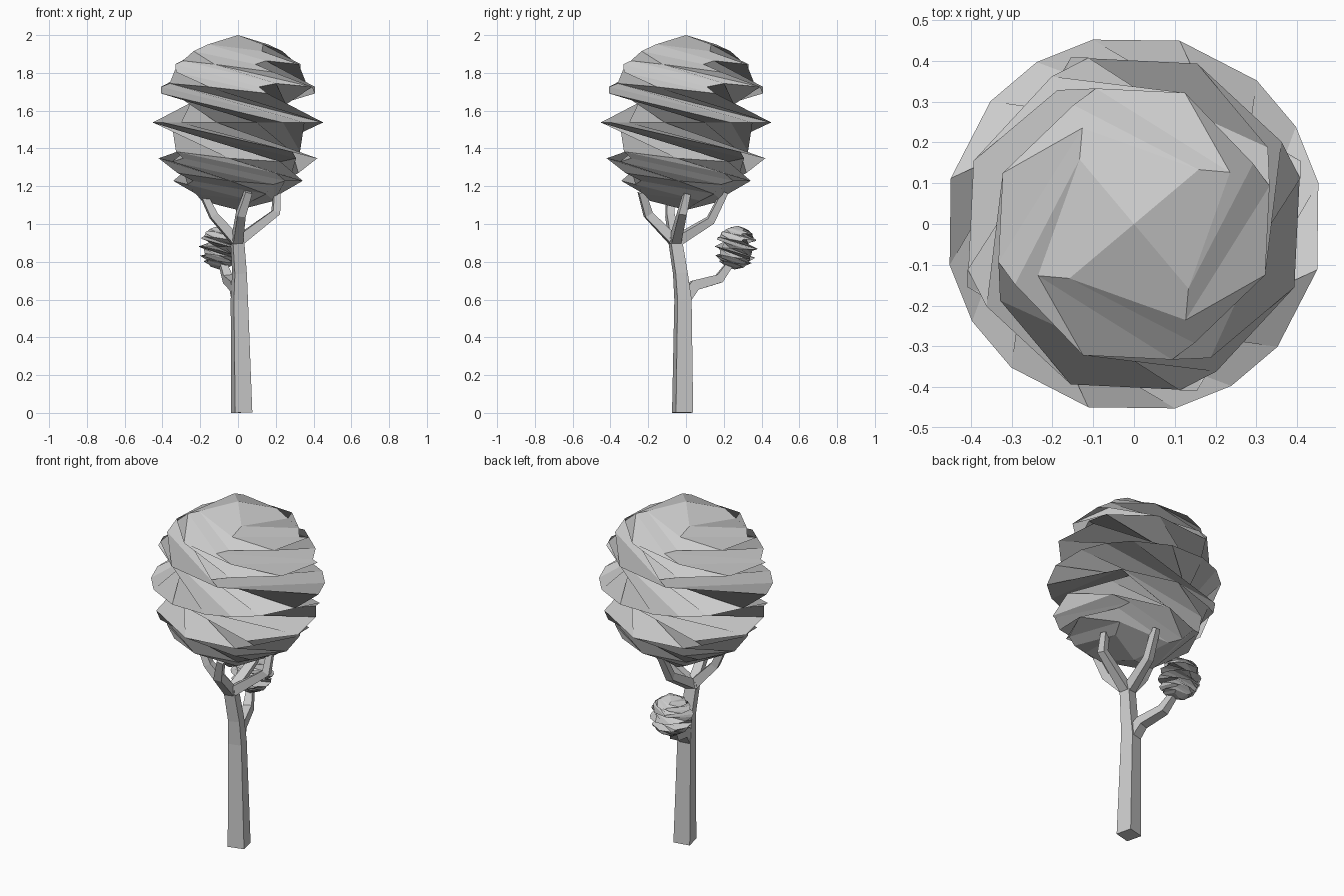
import bpy, bmesh, math
from mathutils import Vector, Matrix

if "Cube" in bpy.data.objects:
    bpy.data.objects.remove(bpy.data.objects["Cube"])


def finish(bm, name):
    bmesh.ops.recalc_face_normals(bm, faces=bm.faces)
    mesh = bpy.data.meshes.new(name)
    bm.to_mesh(mesh)
    bm.free()
    ob = bpy.data.objects.new(name, mesh)
    bpy.context.collection.objects.link(ob)
    return ob


# Foliage: a cube subdivided into a ball, then wrung hard around its axis
def foliage(name, centre, radius, start=-14, tilt=(0, 0)):
    bm = bmesh.new()
    bmesh.ops.create_cube(bm, size=2)
    bmesh.ops.subdivide_edges(bm, edges=bm.edges[:], cuts=3, use_grid_fill=True)
    lean = Matrix.Rotation(tilt[0], 3, 'X') @ Matrix.Rotation(tilt[1], 3, 'Y')
    for v in bm.verts:
        p = v.co.normalized()
        turn = start - 294 * p.z - 60 * p.z ** 3
        p = Matrix.Rotation(math.radians(turn), 3, 'Z') @ p
        v.co = lean @ p * radius + Vector(centre)
    return finish(bm, name)


# Wood: a tapering four-sided tube through (x, y, z, radius) points
def limb(name, path, yaw=13):
    bm = bmesh.new()
    pts = [Vector(p[:3]) for p in path]
    rings = []
    for i, p in enumerate(pts):
        d = Vector((0, 0, 0))
        if i > 0:
            d += (p - pts[i - 1]).normalized()
        if i < len(pts) - 1:
            d += (pts[i + 1] - p).normalized()
        q = Vector((0, 0, 1)).rotation_difference(d.normalized())
        ring = []
        for k in range(4):
            a = math.radians(yaw + 45 + 90 * k)
            ring.append(bm.verts.new(p + q @ Vector((math.cos(a), math.sin(a), 0)) * path[i][3]))
        rings.append(ring)
    for a, b in zip(rings, rings[1:]):
        for k in range(4):
            bm.faces.new((a[k], a[(k + 1) % 4], b[(k + 1) % 4], b[k]))
    bm.faces.new(rings[0])
    bm.faces.new(rings[-1])
    return finish(bm, name)


# Crown and the small side tuft
foliage("crown", (0, 0, 1.537), 0.463)
foliage("side_tuft", (-0.093, 0.265, 0.875), 0.116, tilt=(-0.06, 0.05))

# Trunk
limb("trunk", [(0.02, -0.018, 0.001, 0.066), (0.007, -0.016, 0.6, 0.054),
               (0.008, -0.03, 0.74, 0.046), (-0.005, -0.06, 0.93, 0.043)])

# Side branch carrying the tuft
limb("side_branch", [(0.005, -0.015, 0.6, 0.046), (-0.015, 0.045, 0.675, 0.04),
                     (-0.055, 0.175, 0.71, 0.034), (-0.085, 0.24, 0.80, 0.024)])

# Four upper branches spreading from the fork into the crown
fork = (-0.005, -0.058, 0.905, 0.038)
limb("left_branch", [fork, (-0.13, -0.085, 1.045, 0.03), (-0.19, -0.085, 1.17, 0.024)])
limb("front_branch", [fork, (0.015, -0.2, 1.05, 0.032), (0.055, -0.235, 1.17, 0.026)])
limb("right_branch", [fork, (0.2, -0.02, 1.06, 0.03), (0.205, 0.005, 1.16, 0.024)])
limb("back_branch", [fork, (0.01, 0.13, 1.02, 0.03), (0.02, 0.205, 1.17, 0.024)])
